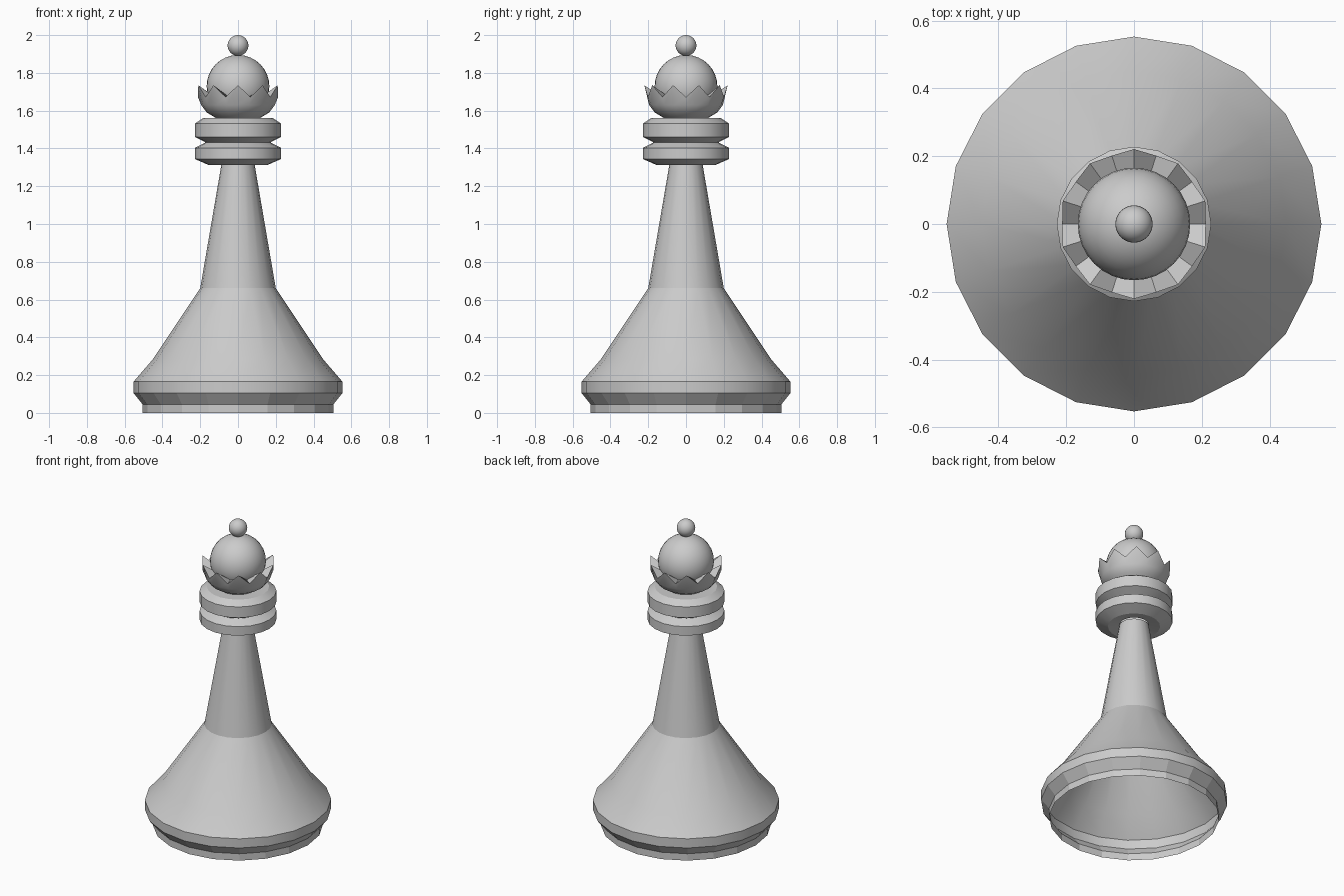
import bpy, bmesh
from math import cos, sin, pi, radians

if "Cube" in bpy.data.objects:
    bpy.data.objects.remove(bpy.data.objects["Cube"])

SIDES = 20


def finish(name, bm, angle=30, flat_below=None):
    bmesh.ops.recalc_face_normals(bm, faces=bm.faces[:])
    mesh = bpy.data.meshes.new(name)
    bm.to_mesh(mesh)
    bm.free()
    obj = bpy.data.objects.new(name, mesh)
    bpy.context.collection.objects.link(obj)
    bpy.ops.object.select_all(action='DESELECT')
    obj.select_set(True)
    bpy.context.view_layer.objects.active = obj
    bpy.ops.object.shade_smooth_by_angle(angle=radians(angle))
    if flat_below is not None:
        for p in mesh.polygons:
            if p.center.z < flat_below:
                p.use_smooth = False
    return obj


def ring(bm, radius, z):
    return [bm.verts.new((radius * cos(2 * pi * i / SIDES),
                          radius * sin(2 * pi * i / SIDES), z)) for i in range(SIDES)]


def skin(bm, rings):
    for a, b in zip(rings, rings[1:]):
        for i in range(SIDES):
            j = (i + 1) % SIDES
            bm.faces.new((a[i], a[j], b[j], b[i]))


def lathe(name, profile, cap_top=False, **kw):
    bm = bmesh.new()
    rings = [ring(bm, r, z) for r, z in profile]
    skin(bm, rings)
    if cap_top:
        bm.faces.new(rings[-1])
    return finish(name, bm, **kw)


def sphere(name, radius, z):
    bm = bmesh.new()
    bmesh.ops.create_uvsphere(bm, u_segments=32, v_segments=16, radius=radius)
    bmesh.ops.translate(bm, verts=bm.verts[:], vec=(0, 0, z))
    return finish(name, bm)


# Hollow flared base, open underneath
lathe("base", [(0.505, 0), (0.505, 0.045), (0.553, 0.105), (0.553, 0.165),
               (0.45, 0.285), (0.2, 0.66)], flat_below=0.1)

# Tapered stem
lathe("stem", [(0.2, 0.66), (0.088, 1.315)])

# Double collar
lathe("collar", [(0.085, 1.325), (0.155, 1.312), (0.228, 1.344), (0.228, 1.403),
                 (0.172, 1.432), (0.228, 1.461), (0.228, 1.532), (0.185, 1.56)],
      cap_top=True)

# Crown bowl with a zigzag rim: every second vertex rises to a point
bm = bmesh.new()
rings = [ring(bm, r, z) for r, z in
         [(0.115, 1.56), (0.165, 1.59), (0.195, 1.63), (0.212, 1.672), (0.155, 1.672)]]
for i in range(1, SIDES, 2):
    v = rings[3][i]
    v.co.x *= 0.221 / 0.212
    v.co.y *= 0.221 / 0.212
    v.co.z = 1.735
    rings[4][i].co.z = 1.69
skin(bm, rings)
finish("crown", bm)

# Dome inside the crown and the finial ball
sphere("dome", 0.166, 1.729)
sphere("finial", 0.055, 1.945)
